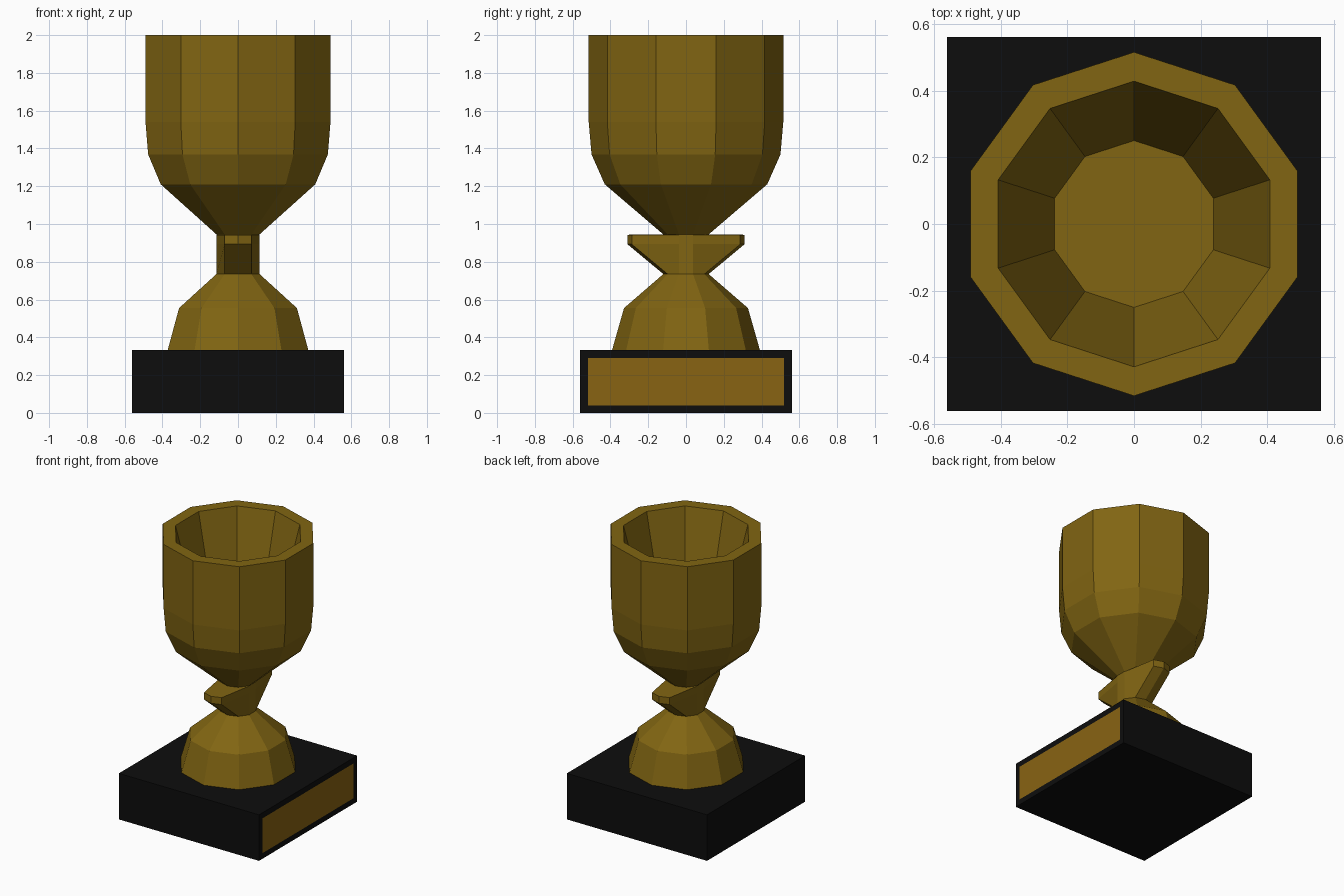
import bpy, bmesh
from math import sin, cos, pi

if "Cube" in bpy.data.objects:
    bpy.data.objects.remove(bpy.data.objects["Cube"])

SIDES = 10


def material(name, rgb):
    m = bpy.data.materials.new(name)
    m.diffuse_color = (*rgb, 1)
    m.use_nodes = True
    m.node_tree.nodes["Principled BSDF"].inputs["Base Color"].default_value = m.diffuse_color
    return m


gold = material("gold", (0.22, 0.13, 0.006))
black = material("black", (0.004, 0.004, 0.004))
plate = material("plate", (0.25, 0.125, 0.006))


def finish(name, bm, *mats):
    me = bpy.data.meshes.new(name)
    bm.to_mesh(me)
    bm.free()
    for m in mats:
        me.materials.append(m)
    ob = bpy.data.objects.new(name, me)
    bpy.context.collection.objects.link(ob)
    return ob


def loft(name, rings, cap=False):
    """Ten-sided loft; each ring is (radius, z, outward shift of the y-facing corners)."""
    bm = bmesh.new()
    prev = None
    for r, z, shift in rings:
        ring = []
        for i in range(SIDES):
            a = pi / 2 + 2 * pi * i / SIDES
            push = shift * (1 if sin(a) > 0 else -1) if abs(sin(a)) > 0.5 else 0
            ring.append(bm.verts.new((r * cos(a), r * sin(a) + push, z)))
        if prev:
            for i in range(SIDES):
                j = (i + 1) % SIDES
                bm.faces.new((prev[i], prev[j], ring[j], ring[i]))
        prev = ring
    if cap:
        bm.faces.new(prev)
    # drop zero-size faces where only part of a ring moves
    bmesh.ops.dissolve_degenerate(bm, dist=1e-5, edges=bm.edges[:])
    return finish(name, bm, gold)


# Square plinth with an inset plate on the +x side
bm = bmesh.new()
bmesh.ops.create_cube(bm, size=1)
for v in bm.verts:
    v.co.x *= 1.12
    v.co.y *= 1.12
    v.co.z = (v.co.z + 0.5) * 0.332
side = [f for f in bm.faces if f.normal.x > 0.9]
bmesh.ops.inset_region(bm, faces=side, thickness=0.057)
side[0].material_index = 1
finish("plinth", bm, black, plate)

# Domed foot
loft("foot", [(0.392, 0.33, 0), (0.328, 0.555, 0), (0.12, 0.735, 0)])

# Stem with flared wings along y
loft("stem", [(0.12, 0.735, 0), (0.12, 0.893, 0.19),
              (0.12, 0.943, 0.19), (0.12, 0.945, 0)])

# Bowl: outside, rim, tapered inside and floor
loft("bowl", [(0.12, 0.945, 0), (0.43, 1.21, 0), (0.50, 1.368, 0),
              (0.515, 1.54, 0), (0.515, 2.0, 0), (0.428, 2.0, 0),
              (0.25, 1.28, 0)], cap=True)
